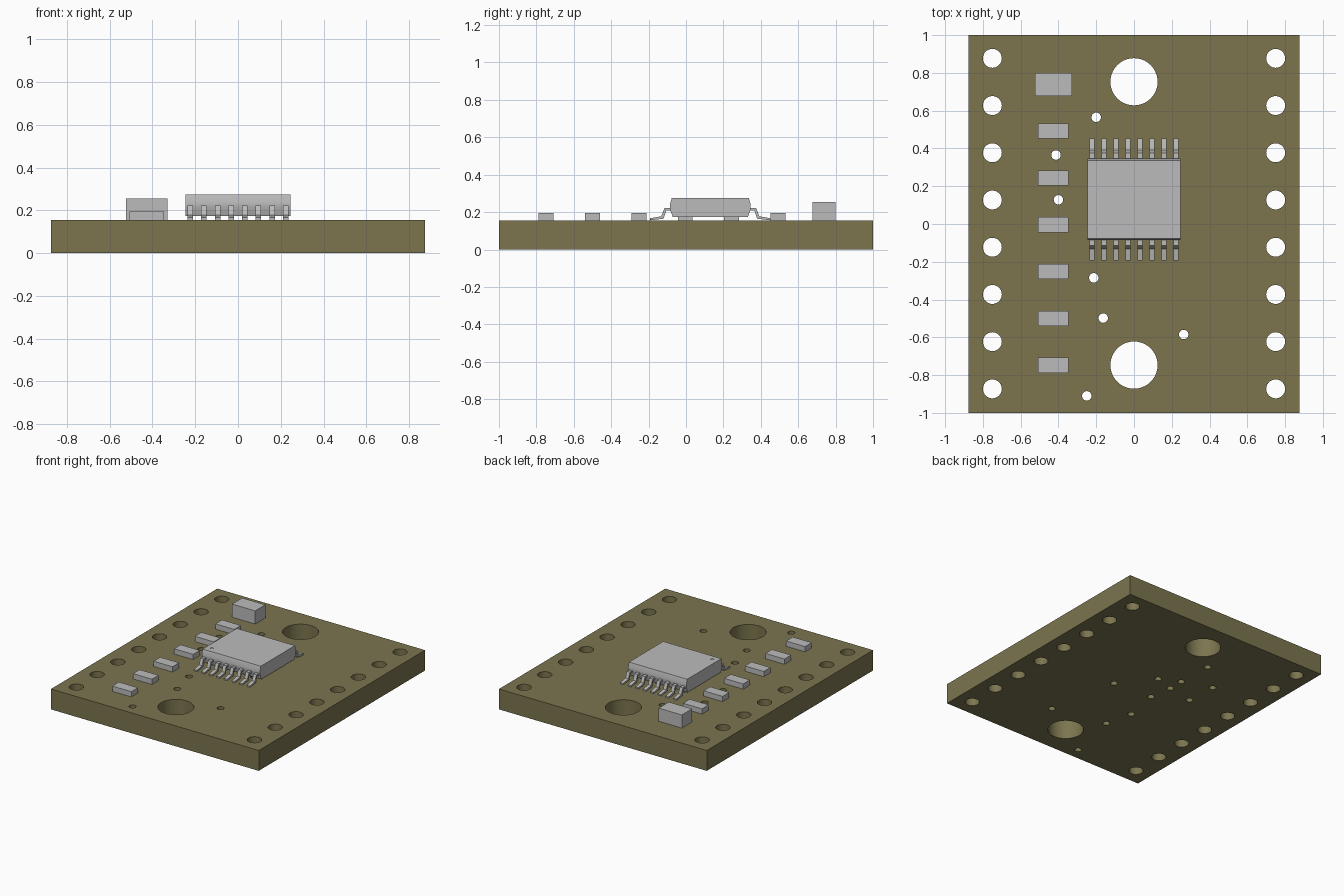
import bpy
import bmesh
from mathutils import Matrix, Vector

cube = bpy.data.objects.get("Cube")
if cube:
    bpy.data.objects.remove(cube, do_unlink=True)

TOP = 0.155  # upper surface of the board


def make_material(name, rgb):
    mat = bpy.data.materials.new(name)
    mat.use_nodes = True
    mat.diffuse_color = (*rgb, 1)
    mat.node_tree.nodes["Principled BSDF"].inputs["Base Color"].default_value = (*rgb, 1)
    return mat


olive = make_material("olive board", (0.2, 0.178, 0.078))
grey = make_material("component grey", (0.5, 0.5, 0.5))


def make_object(name, bm, mat=None):
    bmesh.ops.recalc_face_normals(bm, faces=bm.faces)
    mesh = bpy.data.meshes.new(name)
    bm.to_mesh(mesh)
    bm.free()
    if mat:
        mesh.materials.append(mat)
    obj = bpy.data.objects.new(name, mesh)
    bpy.context.collection.objects.link(obj)
    return obj


def box(name, center, size, mat):
    bm = bmesh.new()
    bmesh.ops.create_cube(bm, size=1, matrix=Matrix.Translation(center) @ Matrix.Diagonal((*size, 1)))
    return make_object(name, bm, mat)


def extrude_x(bm, profile, x, width):
    """Sweep a closed (y, z) outline along x, centred on x."""
    face = bm.faces.new([bm.verts.new((x - width / 2, y, z)) for y, z in profile])
    swept = bmesh.ops.extrude_face_region(bm, geom=[face])["geom"]
    verts = [v for v in swept if isinstance(v, bmesh.types.BMVert)]
    bmesh.ops.translate(bm, verts=verts, vec=Vector((width, 0, 0)))


def drill(obj, holes, z, depth):
    """Cut round holes given as (x, y, radius)."""
    bm = bmesh.new()
    for x, y, r in holes:
        bmesh.ops.create_cone(bm, cap_ends=True, segments=40, radius1=r, radius2=r,
                              depth=depth, matrix=Matrix.Translation((x, y, z)))
    cutter = make_object("hole_cutter", bm)
    cutter.hide_render = True
    mod = obj.modifiers.new("holes", "BOOLEAN")
    mod.operation = "DIFFERENCE"
    mod.solver = "EXACT"
    mod.object = cutter
    bpy.ops.object.select_all(action="DESELECT")
    bpy.context.view_layer.objects.active = obj
    obj.select_set(True)
    bpy.ops.object.modifier_apply(modifier=mod.name)
    bpy.data.objects.remove(cutter, do_unlink=True)
    bpy.ops.object.shade_smooth_by_angle(angle=0.5)


# Board with header holes, mounting holes and vias
board = box("circuit_board", (0, 0, TOP / 2), (1.75, 2, TOP), olive)
holes = [(side * 0.75, 0.877 - 0.25 * i, 0.05) for side in (-1, 1) for i in range(8)]
holes += [(0, y, 0.125) for y in (0.753, -0.747)]
vias = [(-0.2, 0.565), (-0.413, 0.365), (-0.4, 0.128), (-0.213, -0.285),
        (-0.163, -0.498), (0.263, -0.585), (-0.25, -0.91), (-0.04, 0.215),
        (-0.19, 0.288), (0.157, -0.032), (-0.19, 0.168), (-0.163, -0.01)]
holes += [(x, y, 0.025) for x, y in vias]
drill(board, holes, TOP / 2, TOP * 2)

# Small chip components and the taller one
for i in range(6):
    box(f"small_component_{i + 1}", (-0.427, 0.492 - 0.248 * i, TOP + 0.02), (0.16, 0.08, 0.04), grey)
box("tall_component", (-0.427, 0.738, TOP + 0.05), (0.195, 0.122, 0.1), grey)

# Chip body with bevelled front and back, and a shallow pin marker
MID_Y = 0.13
half = [(0.2, 0.173), (0.216, 0.215), (0.216, 0.24), (0.206, 0.275)]
outline = [(MID_Y + y, z) for y, z in half] + [(MID_Y - y, z) for y, z in reversed(half)]
bm = bmesh.new()
extrude_x(bm, outline, 0, 0.49)
chip = make_object("chip_body", bm, grey)
drill(chip, [(-0.2, -0.03, 0.011)], 0.275, 0.008)

# Bent leads on both sides of the chip
lead = [(0.2, 0.222), (0.245, 0.222), (0.262, 0.178), (0.323, 0.167),
        (0.323, 0.156), (0.25, 0.165), (0.236, 0.208), (0.2, 0.208)]
for name, side in (("front_leads", -1), ("back_leads", 1)):
    bm = bmesh.new()
    for i in range(8):
        extrude_x(bm, [(MID_Y + side * y, z) for y, z in lead], (i - 3.5) * 0.0637, 0.026)
    make_object(name, bm, grey)
